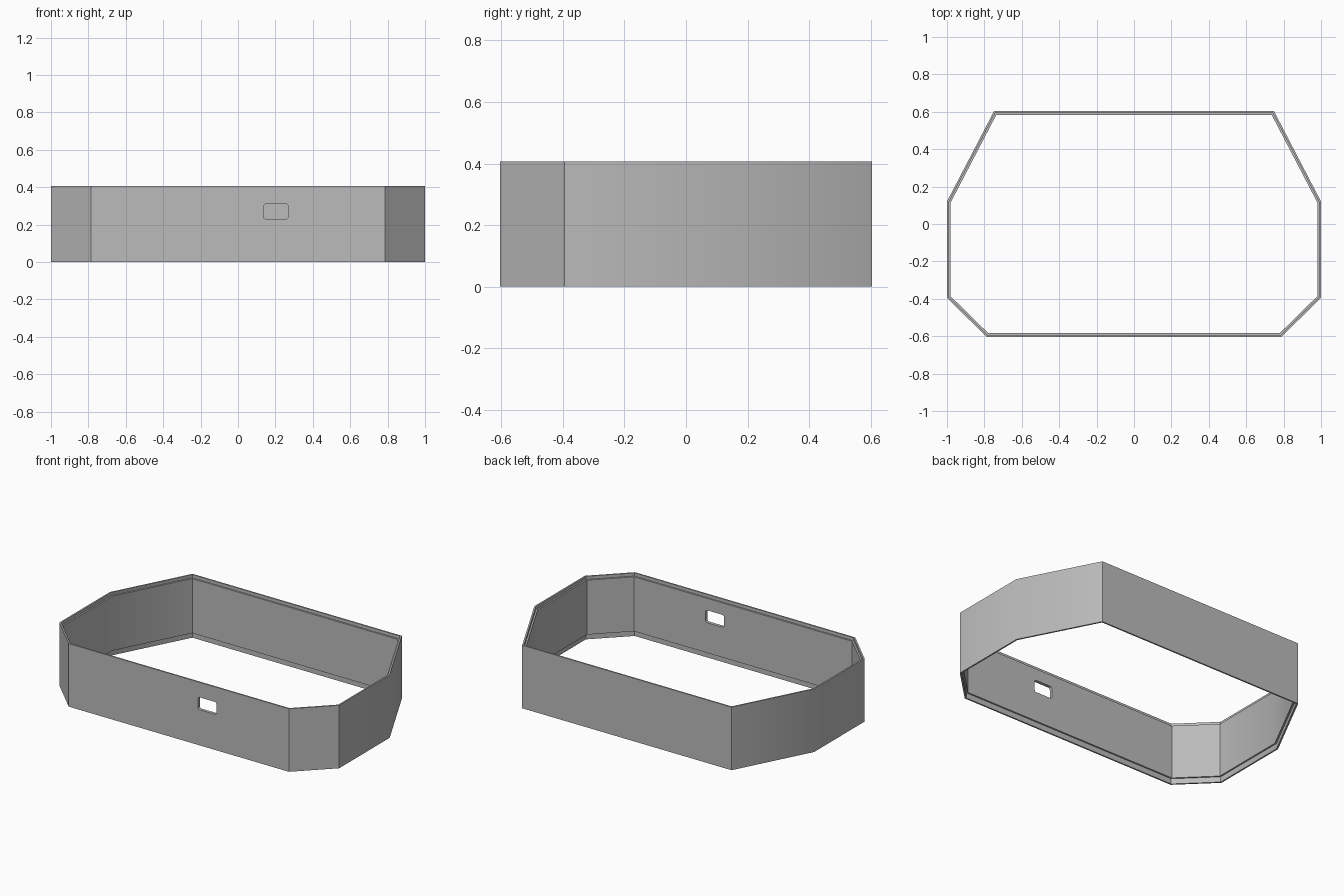
import bpy, bmesh, math
from mathutils import Vector

if "Cube" in bpy.data.objects:
    bpy.data.objects.remove(bpy.data.objects["Cube"], do_unlink=True)

HEIGHT, LIP, WALL = 0.407, 0.01, 0.02
TOP_STEP, BOTTOM_STEP = 0.02, 0.035

grey = bpy.data.materials.new("matte grey")
grey.use_nodes = True
colour = (0.5, 0.5, 0.5, 1)
grey.diffuse_color = colour
grey.node_tree.nodes["Principled BSDF"].inputs["Base Color"].default_value = colour


def make_object(name, bm):
    bmesh.ops.recalc_face_normals(bm, faces=bm.faces)
    mesh = bpy.data.meshes.new(name)
    bm.to_mesh(mesh)
    bm.free()
    mesh.materials.append(grey)
    obj = bpy.data.objects.new(name, mesh)
    bpy.context.collection.objects.link(obj)
    return obj


def inset(points, d):
    """Move every side of a counter-clockwise outline inward by d."""
    result = []
    for i, p in enumerate(points):
        a = (p - points[i - 1]).normalized()
        b = (points[(i + 1) % len(points)] - p).normalized()
        na, nb = Vector((-a.y, a.x)), Vector((-b.y, b.x))
        result.append(p + (na + nb) * d / (1 + na.dot(nb)))
    return result


# Eight-sided outline, mirrored across x
half = [Vector(p) for p in ((0.787, -0.604), (1, -0.395), (1, 0.12), (0.748, 0.604))]
outline = half + [Vector((-p.x, p.y)) for p in reversed(half)]

# Wall section with a rebate inside the top and bottom rims
section = [(0, 0), (0, HEIGHT), (LIP, HEIGHT), (LIP, HEIGHT - TOP_STEP),
           (WALL, HEIGHT - TOP_STEP), (WALL, BOTTOM_STEP), (LIP, BOTTOM_STEP), (LIP, 0)]
bm = bmesh.new()
rings = [[bm.verts.new((p.x, p.y, z)) for p in inset(outline, d)] for d, z in section]
for k, ring in enumerate(rings):
    prev = rings[k - 1]
    for i in range(len(ring)):
        bm.faces.new((prev[i - 1], prev[i], ring[i], ring[i - 1]))
frame = make_object("enclosure_wall", bm)

# Rounded opening cut through the front wall
cx, cz, w, h, r = 0.203, 0.27, 0.132, 0.08, 0.012
bm = bmesh.new()
corner = []
for q, (sx, sz) in enumerate(((1, 1), (-1, 1), (-1, -1), (1, -1))):
    for s in range(5):
        t = math.radians(90 * q + 22.5 * s)
        corner.append(bm.verts.new((cx + sx * (w / 2 - r) + r * math.cos(t), -0.65,
                                    cz + sz * (h / 2 - r) + r * math.sin(t))))
face = bm.faces.new(corner)
ext = bmesh.ops.extrude_face_region(bm, geom=[face])
bmesh.ops.translate(bm, vec=(0, 0.12, 0),
                    verts=[v for v in ext["geom"] if isinstance(v, bmesh.types.BMVert)])
cutter = make_object("opening_cutter", bm)
cutter.hide_render = True

cut = frame.modifiers.new("front opening", "BOOLEAN")
cut.operation = "DIFFERENCE"
cut.solver = "EXACT"
cut.object = cutter

bpy.ops.object.select_all(action="DESELECT")
frame.select_set(True)
bpy.context.view_layer.objects.active = frame
bpy.ops.object.modifier_apply(modifier=cut.name)
bpy.data.objects.remove(cutter, do_unlink=True)
bpy.ops.object.shade_smooth_by_angle(angle=math.radians(30))
